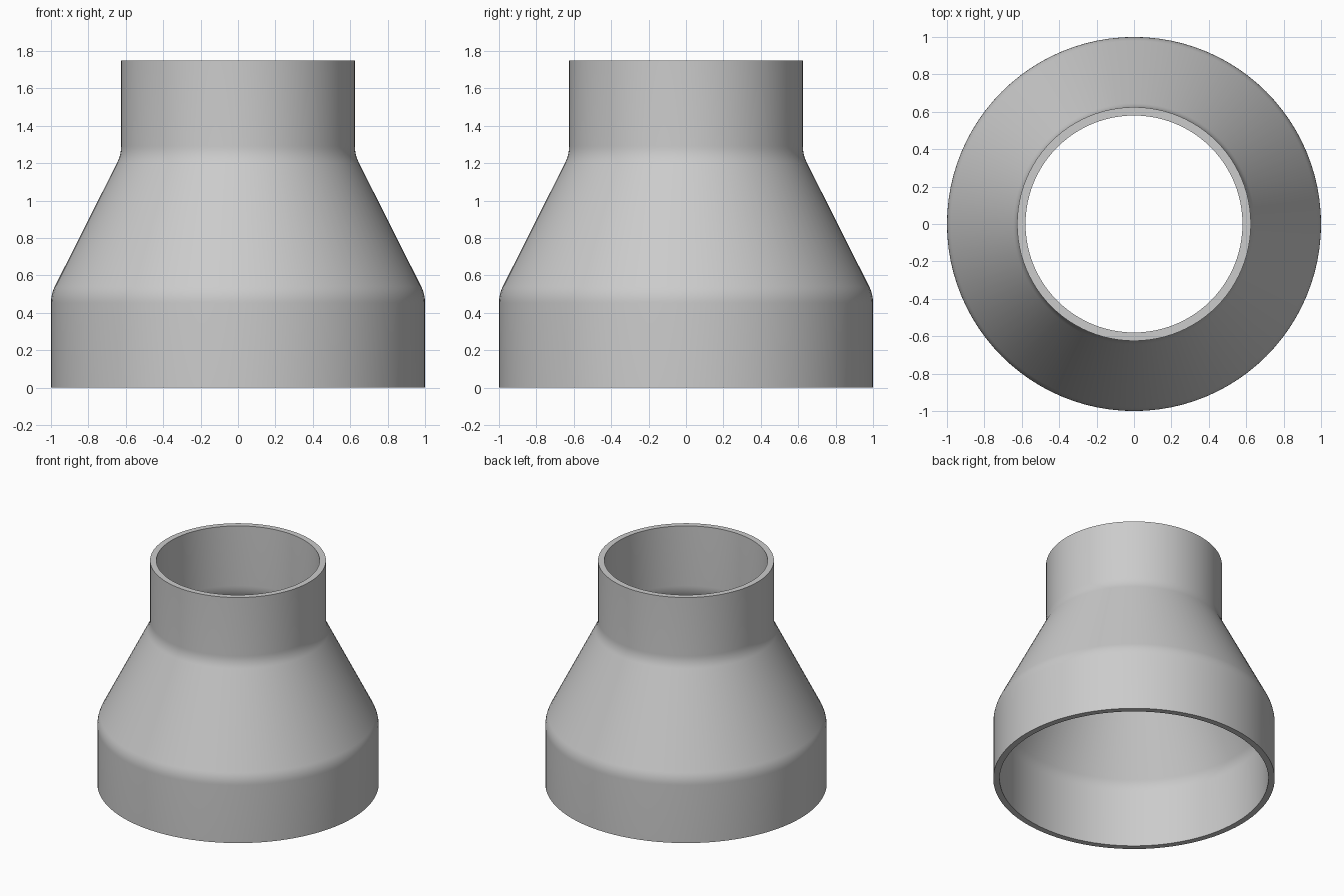
import bpy, bmesh, math
from mathutils import Vector

if "Cube" in bpy.data.objects:
    bpy.data.objects.remove(bpy.data.objects["Cube"])

SEGMENTS = 96


def fillet(before, corner, after, reach, steps=6):
    """Points of a short curve rounding one profile corner."""
    p = Vector(corner)
    start = p + (Vector(before) - p).normalized() * reach
    end = p + (Vector(after) - p).normalized() * reach
    ts = [i / steps for i in range(steps + 1)]
    return [start * (1 - t) ** 2 + p * 2 * t * (1 - t) + end * t ** 2 for t in ts]


def wall(bottom, low, high, top, reach=0.047):
    """Profile line with its two middle corners rounded."""
    return ([Vector(bottom)] + fillet(bottom, low, high, reach)
            + fillet(low, high, top, reach) + [Vector(top)])


# Closed wall section: outside going up, inside coming down
outer = wall((1.0, 0), (1.0, 0.50), (0.625, 1.245), (0.625, 1.75))
inner = wall((0.955, 0), (0.955, 0.49), (0.58, 1.235), (0.58, 1.75))
section = outer + inner[::-1]

# Revolve the section around z
bm = bmesh.new()
angles = [2 * math.pi * i / SEGMENTS for i in range(SEGMENTS)]
rings = [[bm.verts.new((r * math.cos(t), r * math.sin(t), z)) for t in angles]
         for r, z in section]
for k, ring in enumerate(rings):
    nxt = rings[(k + 1) % len(rings)]
    for i in range(SEGMENTS):
        j = (i + 1) % SEGMENTS
        bm.faces.new((ring[i], ring[j], nxt[j], nxt[i]))
bmesh.ops.recalc_face_normals(bm, faces=bm.faces)

mesh = bpy.data.meshes.new("pipe_reducer")
bm.to_mesh(mesh)
bm.free()
reducer = bpy.data.objects.new("pipe_reducer", mesh)
bpy.context.collection.objects.link(reducer)

# Plain grey finish
grey = bpy.data.materials.new("light_grey")
grey.diffuse_color = (0.6, 0.6, 0.6, 1)
grey.use_nodes = True
grey.node_tree.nodes["Principled BSDF"].inputs["Base Color"].default_value = grey.diffuse_color
mesh.materials.append(grey)

# Smooth walls, sharp rims
bpy.context.view_layer.objects.active = reducer
reducer.select_set(True)
bpy.ops.object.shade_smooth_by_angle(angle=math.radians(30))
